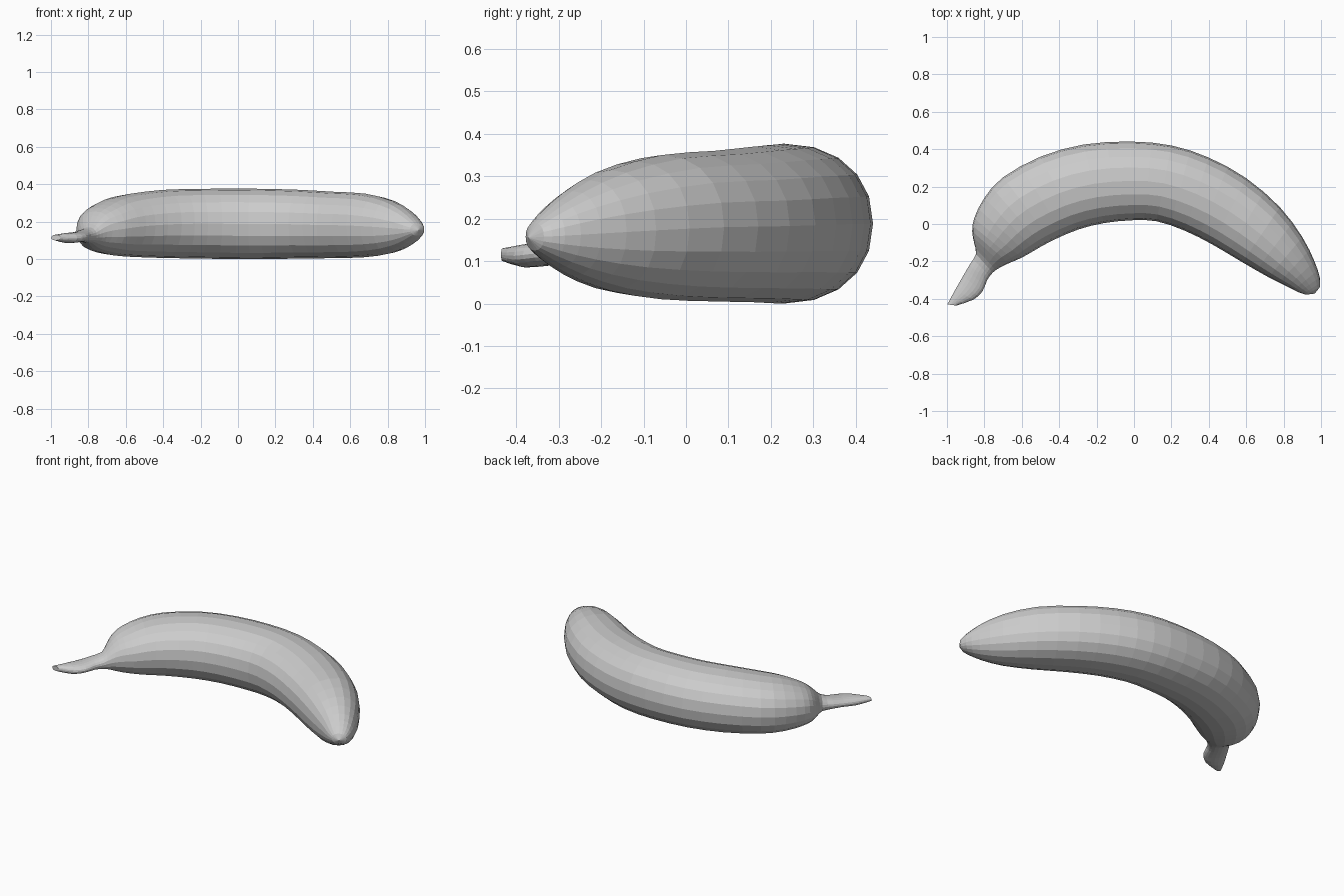
import bpy, bmesh, math
from mathutils import Vector

cube = bpy.data.objects.get("Cube")
if cube:
    bpy.data.objects.remove(cube, do_unlink=True)

SIDES = 20

# Rings from stem to tip: outer x, y, inner x, y, bottom z, top z
RINGS = [
    (-.998, -.43, -.95, -.436, .10, .13),
    (-.955, -.35, -.86, -.405, .085, .14),
    (-.915, -.28, -.81, -.36, .09, .145),
    (-.88, -.22, -.785, -.30, .09, .155),
    (-.845, -.16, -.755, -.26, .085, .17),
    (-.855, -.10, -.72, -.235, .07, .21),
    (-.865, -.04, -.67, -.21, .05, .255),
    (-.855, .03, -.60, -.18, .035, .29),
    (-.80, .14, -.53, -.14, .02, .325),
    (-.70, .25, -.44, -.09, .012, .35),
    (-.50, .36, -.30, -.03, .006, .37),
    (-.27, .425, -.16, .005, .003, .375),
    (-.02, .441, -.01, .02, 0, .377),
    (.20, .42, .12, .015, 0, .375),
    (.40, .355, .27, -.035, .003, .37),
    (.60, .245, .42, -.11, .005, .36),
    (.78, .09, .58, -.205, .01, .35),
    (.90, -.07, .72, -.285, .03, .315),
    (.965, -.20, .82, -.335, .065, .265),
    (.993, -.285, .88, -.365, .10, .22),
    (.995, -.335, .92, -.378, .125, .19),
]


def midway(a, b, c, d):
    """Smooth halfway ring between b and c."""
    return tuple((9 * (q + r) - p - s) / 16 for p, q, r, s in zip(a, b, c, d))


def soft(value):
    """Slightly squared circle."""
    return math.copysign(abs(value) ** 0.92, value)


# Peel colour
peel = bpy.data.materials.new("grey_peel")
peel.use_nodes = True
grey = (0.6, 0.6, 0.6, 1)
peel.diffuse_color = grey
peel.node_tree.nodes["Principled BSDF"].inputs["Base Color"].default_value = grey

# Add a halfway ring to every span
rings = []
last = len(RINGS) - 1
for i in range(last):
    rings.append(RINGS[i])
    rings.append(midway(RINGS[max(i - 1, 0)], RINGS[i], RINGS[i + 1],
                        RINGS[min(i + 2, last)]))
rings.append(RINGS[last])

# Loft the curved body and stem
bm = bmesh.new()
loops = []
for ox, oy, ix, iy, low, high in rings:
    outer, inner = Vector((ox, oy, 0)), Vector((ix, iy, 0))
    centre = (outer + inner) / 2 + Vector((0, 0, (low + high) / 2))
    across, up = (outer - inner) / 2, Vector((0, 0, (high - low) / 2))
    angles = [math.tau * k / SIDES for k in range(SIDES)]
    loops.append([bm.verts.new(centre + across * soft(math.cos(a)) + up * soft(math.sin(a)))
                  for a in angles])
for a, b in zip(loops, loops[1:]):
    for k in range(SIDES):
        n = (k + 1) % SIDES
        bm.faces.new((a[k], a[n], b[n], b[k]))

# Close the cut stem flat and the blossom end with a blunt point
bm.faces.new(loops[0])
point = bm.verts.new((.967, -.372, .155))
for k in range(SIDES):
    bm.faces.new((loops[-1][k], loops[-1][(k + 1) % SIDES], point))
bmesh.ops.recalc_face_normals(bm, faces=bm.faces)

mesh = bpy.data.meshes.new("banana")
bm.to_mesh(mesh)
bm.free()
mesh.materials.append(peel)
bpy.context.collection.objects.link(bpy.data.objects.new("banana", mesh))
